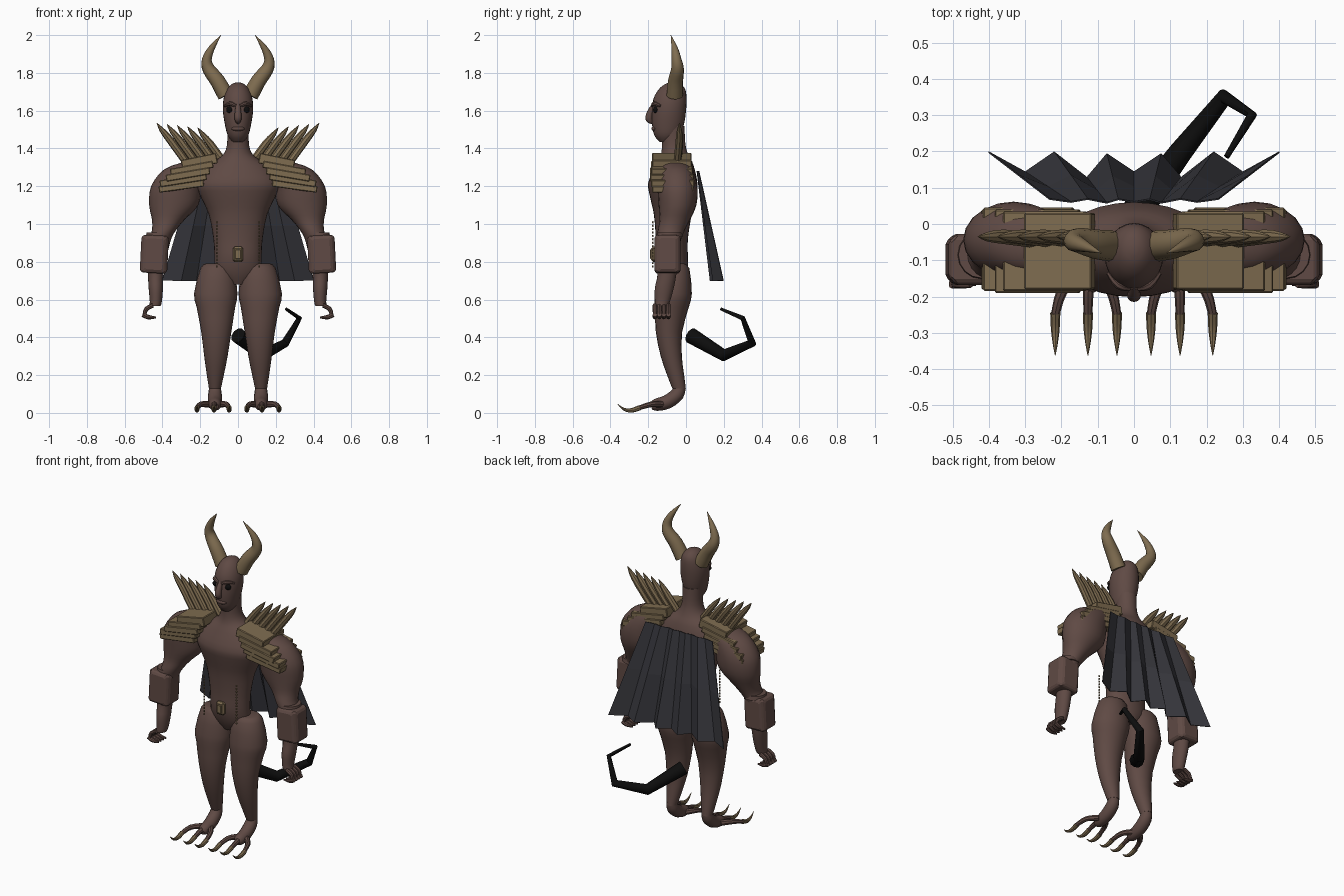
import bpy, bmesh, math
from mathutils import Vector, Matrix

if "Cube" in bpy.data.objects:
    bpy.data.objects.remove(bpy.data.objects["Cube"], do_unlink=True)


def material(name, rgb):
    m = bpy.data.materials.new(name)
    m.use_nodes = True
    m.diffuse_color = (*rgb, 1)
    m.node_tree.nodes["Principled BSDF"].inputs["Base Color"].default_value = (*rgb, 1)
    return m


SKIN = material("brown_skin", (0.115, 0.068, 0.058))
BONE = material("tan_bone", (0.21, 0.15, 0.08))
CLOTH = material("dark_cloth", (0.037, 0.037, 0.045))
BLACK = material("black", (0.004, 0.004, 0.004))
made = []


def finish(name, bm, mat, smooth=True):
    bmesh.ops.recalc_face_normals(bm, faces=bm.faces)
    me = bpy.data.meshes.new(name)
    bm.to_mesh(me)
    bm.free()
    me.materials.append(mat)
    ob = bpy.data.objects.new(name, me)
    bpy.context.collection.objects.link(ob)
    if smooth:
        made.append(ob)
    return ob


def smooth_path(pts, n):
    """Catmull-Rom through points of any dimension."""
    p = [pts[0]] + list(pts) + [pts[-1]]
    out = []
    for a, b, c, d in zip(p, p[1:], p[2:], p[3:]):
        for k in range(n):
            t = k / n
            out.append([0.5 * (2 * q + (r - o) * t + (2 * o - 5 * q + 4 * r - s) * t * t
                               + (3 * q - o - 3 * r + s) * t ** 3)
                        for o, q, r, s in zip(a, b, c, d)])
    return out + [list(pts[-1])]


def skin_rings(name, rings, mat):
    bm = bmesh.new()
    loops = [[bm.verts.new(v) for v in ring] for ring in rings]
    n = len(loops[0])
    for a, b in zip(loops, loops[1:]):
        for i in range(n):
            bm.faces.new((a[i], a[(i + 1) % n], b[(i + 1) % n], b[i]))
    bm.faces.new(loops[0])
    bm.faces.new(loops[-1])
    return finish(name, bm, mat)


def circle(n):
    return [(math.cos(2 * math.pi * i / n), math.sin(2 * math.pi * i / n)) for i in range(n)]


def loft(name, sections, mat, side=1, n=20, steps=3):
    """Level ellipses: x, y, z, half width, half depth."""
    rings = [[(side * (x + rx * c), y + ry * s, z) for c, s in circle(n)]
             for x, y, z, rx, ry in smooth_path(sections, steps)]
    return skin_rings(name, rings, mat)


def tube(name, path, mat, side=1, n=12, steps=3):
    """Round sections across a path: x, y, z, radius."""
    pts = smooth_path(path, steps)
    pos = [Vector((side * p[0], p[1], p[2])) for p in pts]
    rings, quat, last = [], None, None
    for i, p in enumerate(pos):
        d = (pos[min(i + 1, len(pos) - 1)] - pos[max(i - 1, 0)]).normalized()
        quat = d.to_track_quat('Z', 'Y') if quat is None else last.rotation_difference(d) @ quat
        last = d
        r = max(pts[i][3], 0.001)
        rings.append([p + quat @ Vector((c * r, s * r, 0)) for c, s in circle(n)])
    return skin_rings(name, rings, mat)


def box(name, loc, size, mat, tilt=0, bevel=0.006, panel=0):
    bm = bmesh.new()
    bmesh.ops.create_cube(bm, matrix=Matrix.Diagonal((*size, 1)))
    if panel:
        walls = [f for f in bm.faces if abs(f.normal.z) < 0.5]
        bmesh.ops.inset_individual(bm, faces=walls, thickness=0.025, depth=panel)
    bmesh.ops.transform(bm, verts=bm.verts,
                        matrix=Matrix.Translation(loc) @ Matrix.Rotation(tilt, 4, 'Y'))
    ob = finish(name, bm, mat, False)
    mod = ob.modifiers.new("Bevel", 'BEVEL')
    mod.width, mod.segments = bevel, 1
    return ob


def ball(name, loc, size, mat):
    bm = bmesh.new()
    bmesh.ops.create_uvsphere(bm, u_segments=16, v_segments=10, radius=1,
                              matrix=Matrix.Translation(loc) @ Matrix.Diagonal((*size, 1)))
    return finish(name, bm, mat)


# Torso with neck
loft("torso", [(0, -.06, .68, .05, .05), (0, -.065, .74, .12, .075), (0, -.075, .82, .125, .085),
               (0, -.075, .92, .13, .085), (0, -.07, 1.05, .155, .1), (0, -.07, 1.15, .2, .122),
               (0, -.07, 1.22, .22, .13), (0, -.06, 1.31, .16, .1), (0, -.06, 1.36, .085, .075),
               (0, -.065, 1.42, .058, .062), (0, -.07, 1.52, .058, .062)], SKIN, n=28)

# Head and face
loft("head", [(0, -.105, 1.435, .03, .035), (0, -.1, 1.47, .055, .068), (0, -.095, 1.53, .07, .085),
              (0, -.09, 1.6, .08, .09), (0, -.085, 1.66, .077, .088), (0, -.075, 1.71, .06, .072),
              (0, -.07, 1.74, .034, .042), (0, -.07, 1.75, .008, .01)], SKIN, n=24)
tube("nose", [(0, -.17, 1.63, .012), (0, -.19, 1.59, .017), (0, -.195, 1.555, .019),
              (0, -.175, 1.535, .008)], SKIN)
ball("mouth", (0, -.165, 1.505), (.035, .018, .014), SKIN)

# Belt buckle
box("belt_buckle", (0, -.17, .84), (.055, .03, .08), BONE, bevel=.01)
box("buckle_plate", (0, -.187, .84), (.03, .008, .05), BONE, bevel=.003)

for s, tag in ((1, "left"), (-1, "right")):
    # Eyes and brows
    ball(f"{tag}_eye", (s * .042, -.16, 1.605), (.02, .014, .018), BLACK)
    tube(f"{tag}_brow", [(.012, -.177, 1.625, .008), (.042, -.168, 1.637, .012),
                         (.07, -.135, 1.625, .007)], SKIN, s, 8)

    # Horns
    tube(f"{tag}_horn", [(.065, -.06, 1.68, .043), (.11, -.055, 1.76, .04), (.155, -.045, 1.82, .034),
                         (.165, -.05, 1.87, .026), (.14, -.06, 1.93, .017), (.09, -.08, 2, .001)],
         BONE, s)

    # Arms
    loft(f"{tag}_arm", [(.23, -.06, 1.33, .05, .05), (.27, -.05, 1.29, .12, .085),
                        (.325, -.045, 1.2, .135, .105), (.34, -.045, 1.1, .13, .1),
                        (.37, -.06, 1.02, .085, .08), (.395, -.08, .96, .062, .07),
                        (.42, -.09, .9, .06, .06), (.435, -.1, .74, .042, .05),
                        (.435, -.115, .66, .038, .05), (.435, -.125, .59, .032, .04),
                        (.44, -.13, .565, .03, .034)], SKIN, s)
    box(f"{tag}_bracer", (s * .443, -.098, .84), (.125, .12, .2), SKIN, -s * .05, panel=.01)
    tube(f"{tag}_bracer_rim", [(.42, -.085, .93, .068), (.42, -.085, .955, .064)], SKIN, s, 16, 1)

    # Fingers with claws
    for i in range(4):
        y = -.165 + .024 * i
        tube(f"{tag}_finger_{i + 1}", [(.45, y, .57, .012), (.485, y, .55, .012),
                                       (.495, y, .52, .01)], SKIN, s, 8)
        tube(f"{tag}_fingertip_{i + 1}", [(.505, y, .52, .012), (.475, y, .507, .012),
                                          (.435, y, .505, .005)], SKIN, s, 8)

    # Stacked shoulder plates
    for i, (x, z, w, y0, y1) in enumerate(((.205, 1.33, .19, -.18, .03), (.245, 1.295, .23, -.185, .035),
                                           (.265, 1.262, .235, -.19, .04), (.29, 1.232, .25, -.185, .045),
                                           (.3, 1.2, .24, -.18, .04))):
        box(f"{tag}_shoulder_plate_{i + 1}", (s * x, (y0 + y1) / 2, z),
            (w, y1 - y0, .055 if i == 0 else .036), BONE, s * (.2 - .015 * i), .004)

    # Shoulder spikes
    for i in range(5):
        x, z = .43 - .054 * i, 1.535 - .006 * i
        tube(f"{tag}_shoulder_spike_{i + 1}", [(x - .15, -.045, z - .2, .02), (x - .07, -.035, z - .09, .02),
                                               (x - .025, -.035, z - .035, .013), (x, -.035, z, .001)],
             BONE, s, 8, 2)

    # Legs
    loft(f"{tag}_leg", [(.11, -.06, .79, .06, .05), (.11, -.06, .765, .09, .078),
                        (.118, -.067, .63, .115, .098), (.117, -.075, .56, .102, .09),
                        (.115, -.09, .43, .08, .07), (.117, -.078, .3, .062, .056),
                        (.12, -.055, .2, .045, .045), (.122, -.037, .13, .032, .036)], SKIN, s, steps=2)
    # Feet, toes and claws
    tube(f"{tag}_foot", [(.122, -.03, .15, .028), (.122, -.045, .1, .036), (.122, -.1, .058, .037),
                         (.122, -.16, .042, .032), (.122, -.185, .035, .018)], SKIN, s)
    for i, dx in enumerate((-.075, .005, .095)):
        tube(f"{tag}_toe_{i + 1}", [(.122 + dx * .3, -.13, .045, .018), (.122 + dx * .8, -.185, .045, .015),
                                    (.122 + dx, -.25, .026, .012)], SKIN, s, 8)
        tube(f"{tag}_toe_claw_{i + 1}", [(.122 + dx, -.245, .027, .014), (.122 + dx, -.29, .013, .012),
                                         (.122 + dx, -.33, .02, .007), (.122 + dx, -.362, .047, .001)],
             BONE, s, 8)

    # Hanging bead chain
    for i in range(14):
        box(f"{tag}_chain_bead_{i + 1}", (s * .112, -.175, .775 + .018 * i), (.008, .008, .012), BONE, bevel=.002)

# Tail
tube("tail", [(0, .025, .41, .042), (.13, .2, .305, .032), (.25, .35, .37, .023),
              (.325, .3, .502, .014), (.255, .185, .55, .008)], BLACK, n=10, steps=1)

# Pleated cape
half = [(.075, .195), (.13, .13), (.22, .2), (.3, .145), (.4, .2)]
hem = [(-x, y) for x, y in reversed(half)] + [(0, .145)] + half
bm = bmesh.new()
rows = []
for t in (0, .5, 1):
    rows.append([bm.verts.new((x * (.58 + .42 * t), (.06 + .15 * (y - .13)) * (1 - t) + y * t, 1.28 - .58 * t))
                 for x, y in hem])
for a, b in zip(rows, rows[1:]):
    for i in range(len(hem) - 1):
        bm.faces.new((a[i], a[i + 1], b[i + 1], b[i]))
cape = finish("cape", bm, CLOTH, False)
cape.modifiers.new("Thickness", 'SOLIDIFY').thickness = .004

# Smooth shading on the rounded parts
bpy.ops.object.select_all(action='DESELECT')
for ob in made:
    ob.select_set(True)
bpy.context.view_layer.objects.active = made[0]
bpy.ops.object.shade_smooth_by_angle(angle=math.radians(40))
